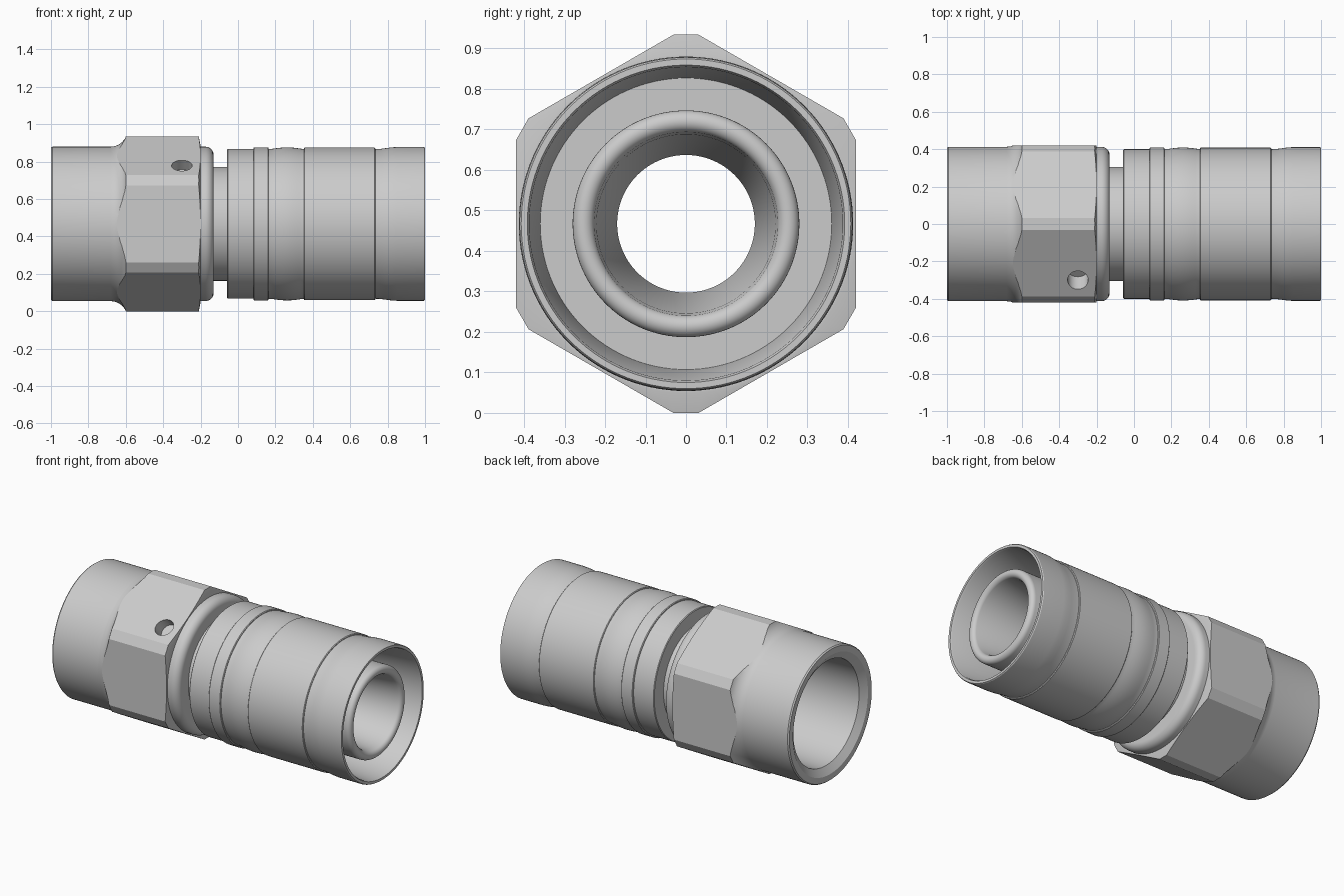
import bpy, bmesh
from math import sin, cos, tan, radians, pi
from mathutils import Vector

if "Cube" in bpy.data.objects:
    bpy.data.objects.remove(bpy.data.objects["Cube"])

AXIS_Z = 0.467


def arc(cx, cr, rad, a0, a1, n=8):
    """Points (x, radius) on an arc of a lathe profile."""
    return [(cx + rad * cos(radians(a0 + (a1 - a0) * i / n)),
             cr + rad * sin(radians(a0 + (a1 - a0) * i / n))) for i in range(n + 1)]


def finish(name, bm):
    bmesh.ops.recalc_face_normals(bm, faces=bm.faces)
    me = bpy.data.meshes.new(name)
    bm.to_mesh(me)
    bm.free()
    ob = bpy.data.objects.new(name, me)
    bpy.context.collection.objects.link(ob)
    return ob


def lathe(name, profile, seg=120):
    """Revolve a closed (x, radius) profile about the fitting axis."""
    bm = bmesh.new()
    rings = []
    for i in range(seg):
        a = 2 * pi * i / seg
        rings.append([bm.verts.new((x, r * sin(a), AXIS_Z + r * cos(a))) for x, r in profile])
    n = len(profile)
    for i in range(seg):
        p, q = rings[i], rings[(i + 1) % seg]
        for j in range(n):
            k = (j + 1) % n
            bm.faces.new((p[j], p[k], q[k], q[j]))
    return finish(name, bm)


def prism(name, outline, offset):
    """Extrude a planar outline along offset."""
    bm = bmesh.new()
    face = bm.faces.new([bm.verts.new(p) for p in outline])
    new = bmesh.ops.extrude_face_region(bm, geom=[face])["geom"]
    bmesh.ops.translate(bm, vec=offset, verts=[v for v in new if isinstance(v, bmesh.types.BMVert)])
    return finish(name, bm)


def apply_boolean(ob, cutter, op):
    mod = ob.modifiers.new("cut", 'BOOLEAN')
    mod.operation, mod.solver, mod.object = op, 'EXACT', cutter
    bpy.context.view_layer.objects.active = ob
    bpy.ops.object.modifier_apply(modifier=mod.name)
    bpy.data.objects.remove(cutter)


def smooth(ob, angle):
    bpy.ops.object.select_all(action='DESELECT')
    ob.select_set(True)
    bpy.context.view_layer.objects.active = ob
    bpy.ops.object.shade_smooth_by_angle(angle=radians(angle))


# Socket body: round skirt, hex section and rounded collar, with a stepped bore
body = lathe("hex_body",
             [(-1, .37), (-1, .407), (-.992, .413), (-.68, .413), (-.66, .415), (-.64, .423),
              (-.62, .437), (-.605, .455), (-.595, .478), (-.212, .478), (-.2, .418), (-.2, .413)]
             + arc(-.175, .368, .045, 90, 0)
             + [(-.13, .2), (-.5, .2), (-.5, .31), (-.97, .325)])

# Hex with trimmed corners shapes the wrench flats
FLAT, CORNER = .42, .467
half = (FLAT / cos(pi / 6) - CORNER) / tan(pi / 6)
outline = []
for i in range(6):
    a = i * pi / 3
    for s in (-half, half):
        outline.append((-1.1, CORNER * sin(a) + s * cos(a), AXIS_Z + CORNER * cos(a) - s * sin(a)))
apply_boolean(body, prism("hex_cutter", outline, (1.2, 0, 0)), 'INTERSECT')

# Small blind hole drilled radially into one flat
d = Vector((0, -.3, .312)).normalized()
u, v = Vector((1, 0, 0)), d.cross(Vector((1, 0, 0)))
base = Vector((-.3, 0, AXIS_Z)) + d * .35
ring = [base + .055 * (u * cos(2 * pi * i / 32) + v * sin(2 * pi * i / 32)) for i in range(32)]
apply_boolean(body, prism("hole_cutter", ring, d * .2), 'DIFFERENCE')
smooth(body, 20)

# Inner tube: neck behind the sleeve, rounded nose at the open end, tapered bore
tube = lathe("inner_tube",
             [(-.51, .17), (-.51, .21), (-.15, .21), (-.15, .305), (-.04, .305), (-.04, .28), (.943, .28)]
             + arc(.943, .253, .027, 90, -90, 12)[1:]
             + [(.93, .221), (.45, .17)])
smooth(tube, 30)

# Locking sleeve: stepped ring, shallow bulge, grooves and recessed mouth
bulge = [(.18 + .165 * i / 10, .401 + .008 * sin(pi * i / 10)) for i in range(11)]
sleeve = lathe("locking_sleeve",
               [(-.058, .26), (-.058, .396), (-.054, .4), (.082, .4), (.082, .405), (.086, .409),
                (.16, .409), (.164, .405), (.164, .401)] + bulge
               + [(.352, .401), (.352, .404), (.356, .408), (.73, .408), (.734, .404), (.734, .4),
                  (.76, .401), (.79, .405), (.82, .409), (.85, .411), (.994, .411), (1, .407),
                  (1, .392), (.99, .387), (.6, .36), (.6, .26)])
smooth(sleeve, 30)
